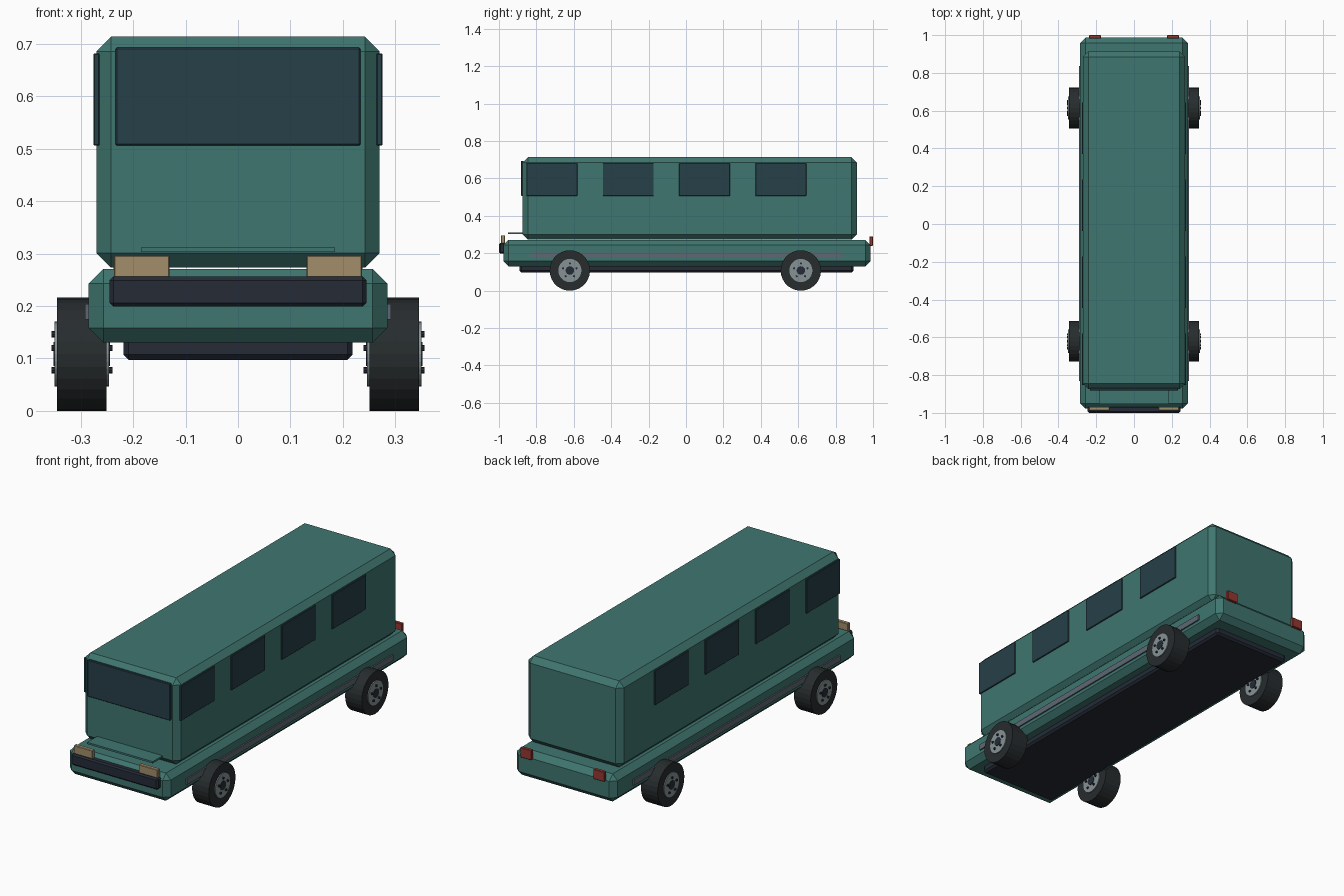
import bpy, bmesh
from math import cos, sin, pi, tau
from mathutils import Matrix

if "Cube" in bpy.data.objects:
    bpy.data.objects.remove(bpy.data.objects["Cube"])


def material(name, r, g, b):
    m = bpy.data.materials.new(name)
    m.diffuse_color = (r, g, b, 1)
    m.use_nodes = True
    m.node_tree.nodes["Principled BSDF"].inputs["Base Color"].default_value = m.diffuse_color
    return m


PAINT = material("teal_paint", 0.05, 0.18, 0.16)
GLASS = material("dark_glass", 0.02, 0.05, 0.066)
TRIM = material("dark_trim", 0.018, 0.024, 0.037)
RUBBER = material("rubber", 0.02, 0.025, 0.027)
METAL = material("wheel_metal", 0.24, 0.29, 0.30)
STRIP = material("grey_strip", 0.11, 0.14, 0.17)
LAMP = material("headlight_lens", 0.36, 0.27, 0.145)
RED = material("tail_light_lens", 0.30, 0.04, 0.03)


def finish(name, bm, mat):
    mesh = bpy.data.meshes.new(name)
    bm.to_mesh(mesh)
    bm.free()
    mesh.materials.append(mat)
    ob = bpy.data.objects.new(name, mesh)
    bpy.context.collection.objects.link(ob)
    return ob


def box(name, x, y, z, mat, bevel=0.0):
    """Box from (min, max) ranges, with optional single-step chamfer."""
    bm = bmesh.new()
    size = [r[1] - r[0] for r in (x, y, z)]
    mid = [(r[0] + r[1]) / 2 for r in (x, y, z)]
    bmesh.ops.create_cube(bm, size=1, matrix=Matrix.Translation(mid) @ Matrix.Diagonal((*size, 1)))
    if bevel:
        bmesh.ops.bevel(bm, geom=bm.edges[:], offset=bevel, segments=1,
                        profile=0.5, affect='EDGES')
    return finish(name, bm, mat)


def cylinder(name, centre, radius, width, sides, mat):
    """Cylinder lying along x."""
    bm = bmesh.new()
    bmesh.ops.create_cone(bm, cap_ends=True, segments=sides, radius1=radius, radius2=radius,
                          depth=width, matrix=Matrix.Translation(centre) @ Matrix.Rotation(pi / 2, 4, 'Y'))
    return finish(name, bm, mat)


# Main body
box("chassis", (-0.219, 0.219), (-0.89, 0.896), (0.097, 0.15), TRIM, 0.01)
box("lower_body", (-0.285, 0.285), (-0.977, 0.987), (0.13, 0.271), PAINT, 0.028)
box("cabin", (-0.27, 0.27), (-0.873, 0.913), (0.273, 0.714), PAINT, 0.028)

# Front details
box("hood_panel", (-0.185, 0.185), (-0.953, -0.86), (0.303, 0.312), PAINT)
box("front_bumper", (-0.245, 0.245), (-1.0, -0.965), (0.199, 0.256), TRIM, 0.007)
box("windshield", (-0.234, 0.234), (-0.882, -0.868), (0.506, 0.694), GLASS, 0.003)

for side, s in (("left", -1), ("right", 1)):
    def span(a, b):
        return tuple(sorted((s * a, s * b)))

    # Lights
    box(f"headlight_{side}", span(0.131, 0.237), (-0.988, -0.968), (0.238, 0.296), LAMP, 0.002)
    box(f"tail_light_{side}", span(0.175, 0.238), (0.982, 1.0), (0.24, 0.29), RED, 0.002)

    # Side trim and windows
    box(f"side_strip_{side}", span(0.28, 0.292), (-0.83, 0.837), (0.174, 0.204), STRIP)
    for i in range(4):
        y = -0.717 + 0.408 * i
        box(f"side_window_{side}_{i + 1}", span(0.264, 0.276), (y - 0.136, y + 0.136),
            (0.506, 0.682), GLASS, 0.002)

    # Wheels with rim, hub and five bolts showing on both faces
    for end, y in (("front", -0.621), ("rear", 0.614)):
        c = (s * 0.298, y, 0.108)
        tag = f"{end}_{side}"
        cylinder(f"tire_{tag}", c, 0.108, 0.094, 28, RUBBER)
        cylinder(f"rim_{tag}", c, 0.062, 0.104, 28, METAL)
        cylinder(f"hub_{tag}", c, 0.023, 0.108, 16, TRIM)
        for k in range(5):
            a = pi / 2 + tau * k / 5
            cylinder(f"bolt_{tag}_{k + 1}", (c[0], y + 0.038 * cos(a), c[2] + 0.038 * sin(a)),
                     0.006, 0.116, 8, TRIM)
